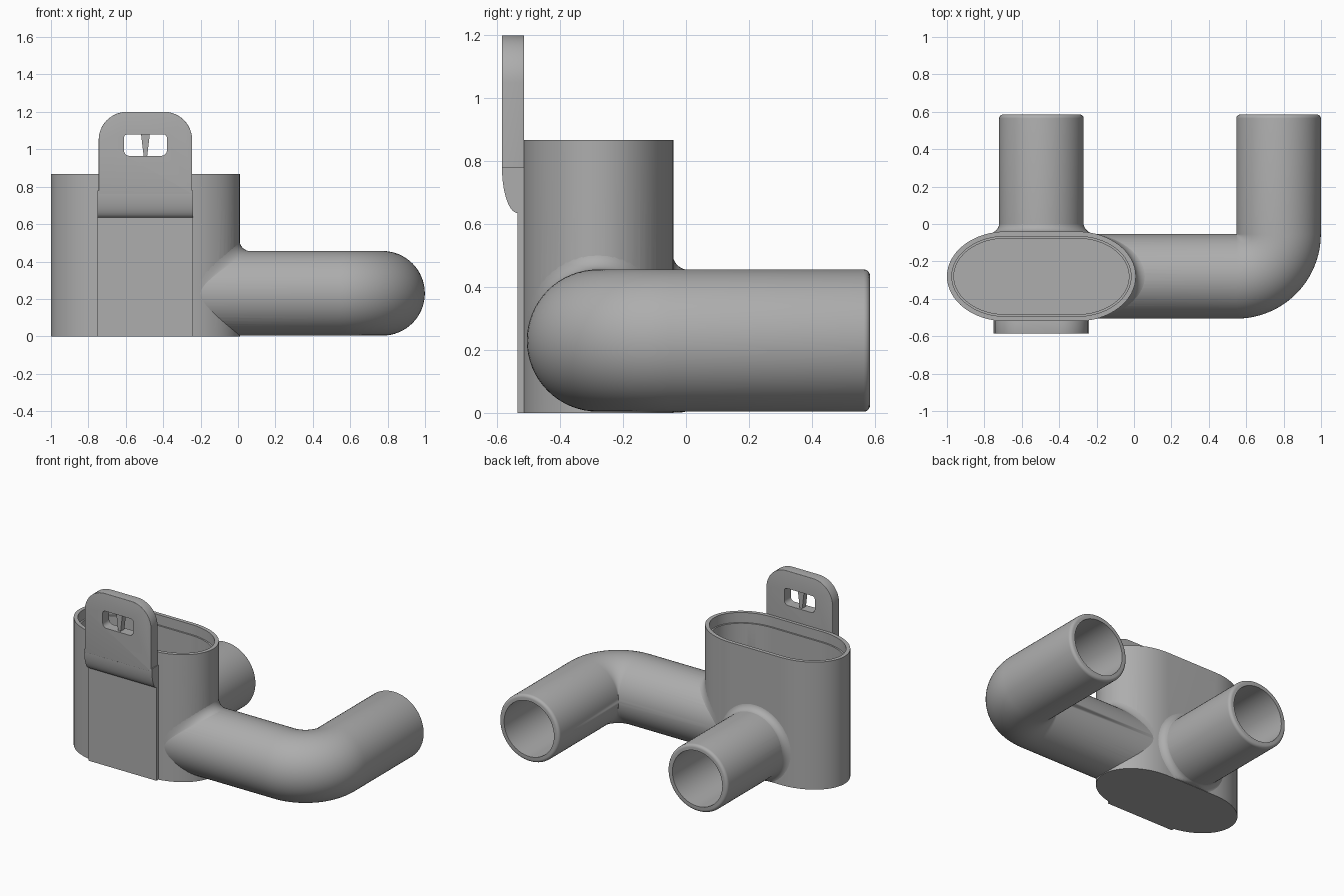
import bpy, bmesh
from math import sin, cos, pi, sqrt
from mathutils import Vector

cube = bpy.data.objects.get("Cube")
if cube:
    bpy.data.objects.remove(cube)

GREY = bpy.data.materials.new("plain_grey")
GREY.use_nodes = True
GREY.diffuse_color = (0.42, 0.42, 0.42, 1)
GREY.node_tree.nodes["Principled BSDF"].inputs["Base Color"].default_value = GREY.diffuse_color

CX, CY = -0.495, -0.28          # cup centre
FLAT, END, DEPTH = 0.19, 0.315, 0.24
PIPE_Z, PIPE_R, BORE_R = 0.23, 0.226, 0.188
BEND = Vector((0.547, CY + PIPE_R, PIPE_Z))
BACK = 0.585
SEG = 64


def loft(name, rings, cyclic=False):
    """Skin a list of closed rings into one object."""
    bm = bmesh.new()
    rows = [[bm.verts.new(p) for p in ring] for ring in rings]
    pairs = list(zip(rows, rows[1:]))
    if cyclic:
        pairs.append((rows[-1], rows[0]))
    else:
        bm.faces.new(rows[0])
        bm.faces.new(rows[-1])
    n = len(rows[0])
    for a, b in pairs:
        for i in range(n):
            j = (i + 1) % n
            bm.faces.new((a[i], a[j], b[j], b[i]))
    bmesh.ops.remove_doubles(bm, verts=bm.verts, dist=1e-5)
    bmesh.ops.recalc_face_normals(bm, faces=bm.faces)
    mesh = bpy.data.meshes.new(name)
    bm.to_mesh(mesh)
    bm.free()
    obj = bpy.data.objects.new(name, mesh)
    mesh.materials.append(GREY)
    bpy.context.collection.objects.link(obj)
    return obj


def oval(inset, z):
    """Cup outline: flat sides with elliptical ends."""
    pts = []
    for half in (0, 1):
        side = 1 - 2 * half
        for i in range(33):
            a = -pi / 2 + pi * i / 32 + pi * half
            pts.append((CX + side * FLAT + (END - inset) * cos(a),
                        CY + (DEPTH - inset) * sin(a), z))
    return pts


def circle(centre, heading, r):
    side = Vector((sin(heading), -cos(heading), 0))
    return [Vector(centre) + side * r * cos(2 * pi * i / SEG)
            + Vector((0, 0, r * sin(2 * pi * i / SEG))) for i in range(SEG)]


def straight_end(x, r, end, lip):
    """Rings of a run towards the back, with a rounded lip."""
    return [circle((x, end - lip * (1 - sin(t)), PIPE_Z), pi / 2, r - lip * (1 - cos(t)))
            for t in [pi / 2 * k / 5 for k in range(6)]]


def bent_pipe(name, r, start, end, lip):
    rings = [circle((start, CY, PIPE_Z), 0, r)]
    for k in range(25):
        a = pi / 2 * k / 24
        c = BEND + Vector((sin(a), -cos(a), 0)) * PIPE_R
        rings.append(circle(c, a, r))
    return loft(name, rings + straight_end(BEND.x + PIPE_R, r, end, lip))


def short_pipe(name, r, start, end, lip):
    return loft(name, [circle((CX, start, PIPE_Z), pi / 2, r)] + straight_end(CX, r, end, lip))


def collar(name, f, along_x):
    """Concave fillet between the cup wall and a pipe."""
    rings = []
    steps = [(f - f * sin(t), f - f * cos(t)) for t in [pi / 2 * k / 8 for k in range(9)]]
    for out, along in steps + [(-0.02, f), (-0.02, -0.015)]:
        ring = []
        for i in range(SEG):
            a = 2 * pi * i / SEG
            w = max(0, sin(a)) if along_x else 1
            r = PIPE_R + (out * w if out > 0 else out) - 0.001
            u, z = r * cos(a), max(0.002, PIPE_Z + r * sin(a))
            step = along * w if along > 0 else along
            if along_x:
                wall = CX + FLAT + END * sqrt(max(0, 1 - (u / DEPTH) ** 2))
                ring.append((wall + step - 0.002, CY + u, z))
            else:
                e = max(0, abs(u) - FLAT) / END
                wall = CY + DEPTH * sqrt(1 - e * e)
                ring.append((CX + u, wall + step - 0.002, z))
        rings.append(ring)
    return loft(name, rings, cyclic=True)


def prism_y(name, outline, y0, y1):
    return loft(name, [[(x, y, z) for x, z in outline] for y in (y0, y1)])


def rounded(x, z0, z1, half, r_low, r_top):
    """Rounded rectangle outline in the x-z plane."""
    pts = []
    corners = ((1, z1, r_top, 0), (-1, z1, r_top, 1), (-1, z0, r_low, 2), (1, z0, r_low, 3))
    for s, z, r, q in corners:
        dz = -r if q < 2 else r
        for k in range(13):
            a = pi / 2 * (q + k / 12)
            pts.append((x + s * (half - r) + r * cos(a), z + dz + r * sin(a)))
    return pts


def apply(obj, kind, **settings):
    mod = obj.modifiers.new(kind.lower(), kind)
    for key, value in settings.items():
        setattr(mod, key, value)
    bpy.context.view_layer.objects.active = obj
    bpy.ops.object.modifier_apply(modifier=mod.name)


def cut(obj, cutters):
    for c in cutters:
        apply(obj, "BOOLEAN", operation="DIFFERENCE", object=c, solver="EXACT")


# Cutters: stepped cup cavity, two pipe bores, tab window
cavity = loft("cavity_cutter", [oval(0.037, 0.035), oval(0.037, 0.8),
                                oval(0.026, 0.8), oval(0.026, 0.95)])
long_bore = bent_pipe("long_bore_cutter", BORE_R, -0.3, 0.7, 0.001)
short_bore = short_pipe("short_bore_cutter", BORE_R, CY, 0.7, 0.001)
window = prism_y("window_cutter", rounded(CX, 0.965, 1.08, 0.115, 0.03, 0.02), -0.7, -0.4)
cutters = [cavity, long_bore, short_bore, window]

# Cup and pipes
cup = loft("cup", [oval(0, 0), oval(0, 0.868)])
long_pipe = bent_pipe("bent_pipe", PIPE_R, -0.25, BACK, 0.02)
back_pipe = short_pipe("back_pipe", PIPE_R, -0.2, BACK, 0.02)
for part in (cup, long_pipe, back_pipe):
    cut(part, cutters[:3])
collars = [collar("bent_pipe_collar", 0.06, True), collar("back_pipe_collar", 0.05, False)]

# Front panel flaring out into the hanging tab
side = [(-0.51, 0), (-0.535, 0), (-0.535, 0.635)]
for k in range(1, 11):
    a = pi / 2 * k / 10
    side.append((-0.535 - 0.05 * sin(a), 0.78 - 0.145 * cos(a)))
side.append((-0.51, 0.78))
panel = loft("front_panel", [[(x, y, z) for y, z in side] for x in (CX - 0.255, CX + 0.255)])

tab = prism_y("hanging_tab", rounded(CX, 0.76, 1.2, 0.25, 0.002, 0.15), -0.585, -0.515)
apply(tab, "BEVEL", width=0.018, segments=4, limit_method="ANGLE", angle_limit=1.0)
cut(tab, [window])

# Tapered tooth hanging in the tab window
tooth = prism_y("window_tooth", [(CX - 0.024, 1.085), (CX + 0.024, 1.085),
                                 (CX + 0.009, 0.96), (CX - 0.009, 0.96)], -0.57, -0.53)

# Thin square plate on the cup floor
floor_plate = loft("floor_plate", [[(CX + sx * 0.16, CY - 0.005 + sy * 0.152, z)
                                    for sx, sy in ((-1, -1), (1, -1), (1, 1), (-1, 1))]
                                   for z in (0.034, 0.042)])

for c in cutters:
    bpy.data.objects.remove(c)

# Smooth shading with sharp edges kept
bpy.ops.object.select_all(action="DESELECT")
for obj in [cup, long_pipe, back_pipe, panel, tab, tooth, floor_plate] + collars:
    obj.select_set(True)
    bpy.context.view_layer.objects.active = obj
bpy.ops.object.shade_smooth_by_angle(angle=0.6)
